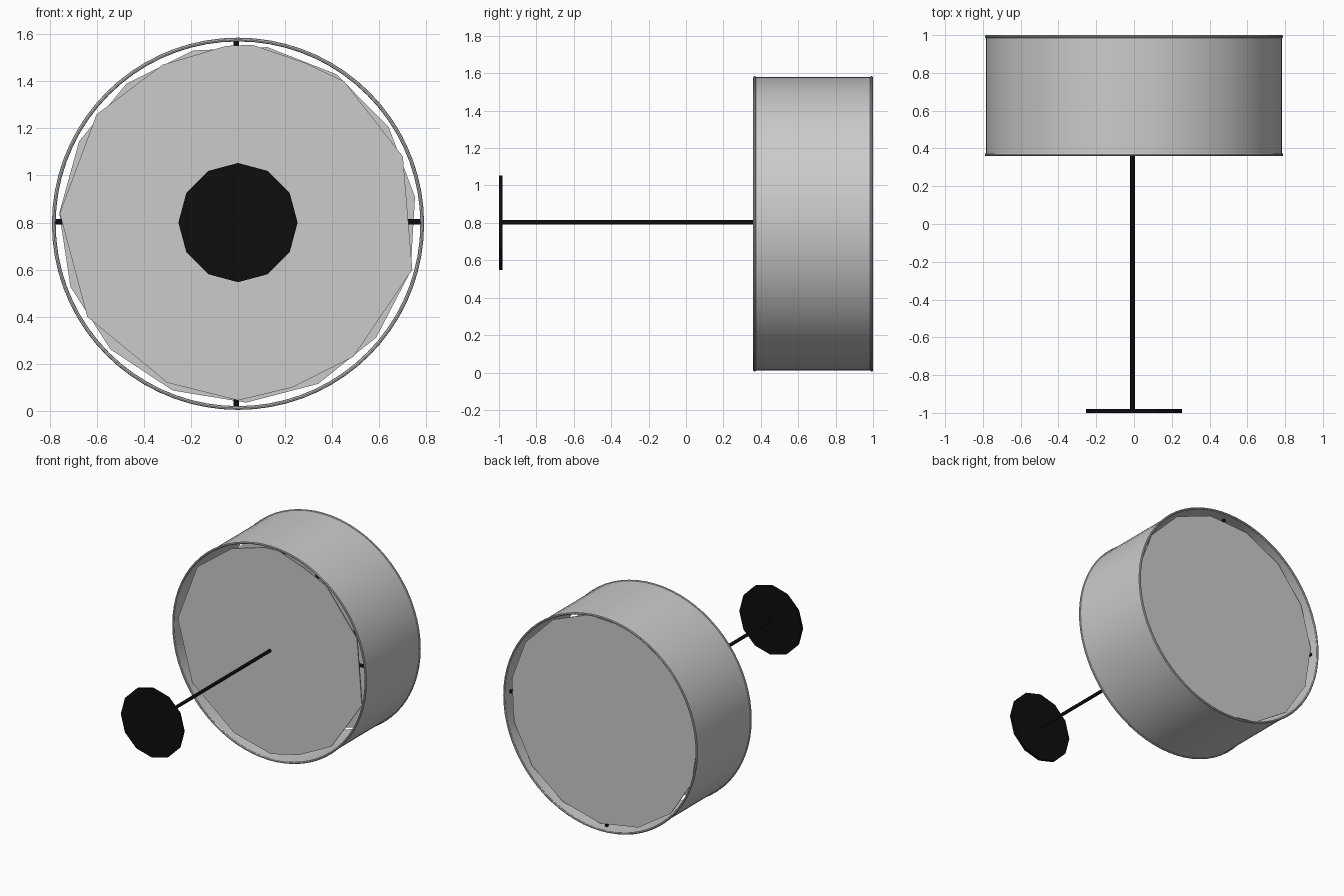
import bpy, bmesh, math
from mathutils import Vector

if "Cube" in bpy.data.objects:
    bpy.data.objects.remove(bpy.data.objects["Cube"])

CZ = 0.795          # height of the lamp axis, which runs along y
AX = -0.008         # slight sideways offset of the rod

black = bpy.data.materials.new("black_metal")
black.diffuse_color = (0.004, 0.004, 0.004, 1)
black.use_nodes = True
black.node_tree.nodes["Principled BSDF"].inputs["Base Color"].default_value = black.diffuse_color


def finish(name, bm, mat=None, smooth=False):
    bmesh.ops.recalc_face_normals(bm, faces=bm.faces)
    me = bpy.data.meshes.new(name)
    bm.to_mesh(me)
    bm.free()
    ob = bpy.data.objects.new(name, me)
    bpy.context.collection.objects.link(ob)
    if mat:
        me.materials.append(mat)
    if smooth:
        bpy.ops.object.select_all(action='DESELECT')
        ob.select_set(True)
        bpy.context.view_layer.objects.active = ob
        bpy.ops.object.shade_smooth_by_angle(angle=math.radians(40))
    return ob


def lathe(name, profile, steps=72):
    """Revolve a closed (radius, y) profile around the lamp axis."""
    bm = bmesh.new()
    rings = []
    for i in range(steps):
        a = math.tau * i / steps
        rings.append([bm.verts.new((r * math.cos(a), y, CZ + r * math.sin(a))) for r, y in profile])
    n = len(profile)
    for i in range(steps):
        p, q = rings[i], rings[(i + 1) % steps]
        for j in range(n):
            k = (j + 1) % n
            bm.faces.new((p[j], p[k], q[k], q[j]))
    return finish(name, bm, smooth=True)


def plate(name, points, y0, y1, mat=None):
    """Flat plate with a polygon outline in x, z."""
    bm = bmesh.new()
    face = bm.faces.new([bm.verts.new((x, y0, z)) for x, z in points])
    new = bmesh.ops.extrude_face_region(bm, geom=[face])["geom"]
    verts = [v for v in new if isinstance(v, bmesh.types.BMVert)]
    bmesh.ops.translate(bm, vec=(0, y1 - y0, 0), verts=verts)
    return finish(name, bm, mat)


def bar(name, a, b, radius, sides=10):
    a, b = Vector(a), Vector(b)
    bm = bmesh.new()
    bmesh.ops.create_cone(bm, cap_ends=True, segments=sides, radius1=radius,
                          radius2=radius, depth=(b - a).length)
    bm.transform((b - a).to_track_quat('Z', 'Y').to_matrix().to_4x4())
    bmesh.ops.translate(bm, vec=(a + b) / 2, verts=bm.verts)
    return finish(name, bm, black, smooth=True)


def ngon(sides, r, start, z=CZ):
    return [(r * math.cos(start + math.tau * i / sides),
             z + r * math.sin(start + math.tau * i / sides)) for i in range(sides)]


# Drum shade: thin open wall
lathe("drum_shade", [(0.784, 0.365), (0.784, 0.995), (0.776, 0.995), (0.776, 0.365)])

# Rolled wire rims at both ends
for name, y in (("front_rim", 0.367), ("back_rim", 0.992)):
    lathe(name, [(0.782 + 0.008 * math.cos(math.tau * i / 8),
                  y + 0.008 * math.sin(math.tau * i / 8)) for i in range(8)])

# Roughly faceted diffuser discs, set just inside the rims
front_outline = [(0.06, 1.555), (0.28, 1.48), (0.45, 1.40), (0.70, 1.08), (0.74, 0.60),
                 (0.49, 0.23), (0.23, 0.10), (0.0, 0.045), (-0.30, 0.12), (-0.64, 0.40),
                 (-0.757, 0.84), (-0.60, 1.26), (-0.32, 1.47), (-0.05, 1.55)]
plate("front_diffuser", front_outline, 0.382, 0.390)
plate("back_diffuser", ngon(15, 0.76, 0.15), 0.942, 0.950)

# Four-armed spiders that hold the shade on the rod
for name, y in (("front_spider", 0.54), ("back_spider", 0.932)):
    bar(name + "_across", (-0.777, y, 0.803), (0.777, y, 0.803), 0.012)
    bar(name + "_upright", (AX, y, CZ - 0.777), (AX, y, CZ + 0.777), 0.012)

# Hanging rod and ceiling plate
bar("rod", (AX, -0.985, 0.803), (AX, 0.932, 0.803), 0.012, 12)
plate("ceiling_plate", ngon(12, 0.253, 0.0, 0.80), -1.0, -0.98, black)
